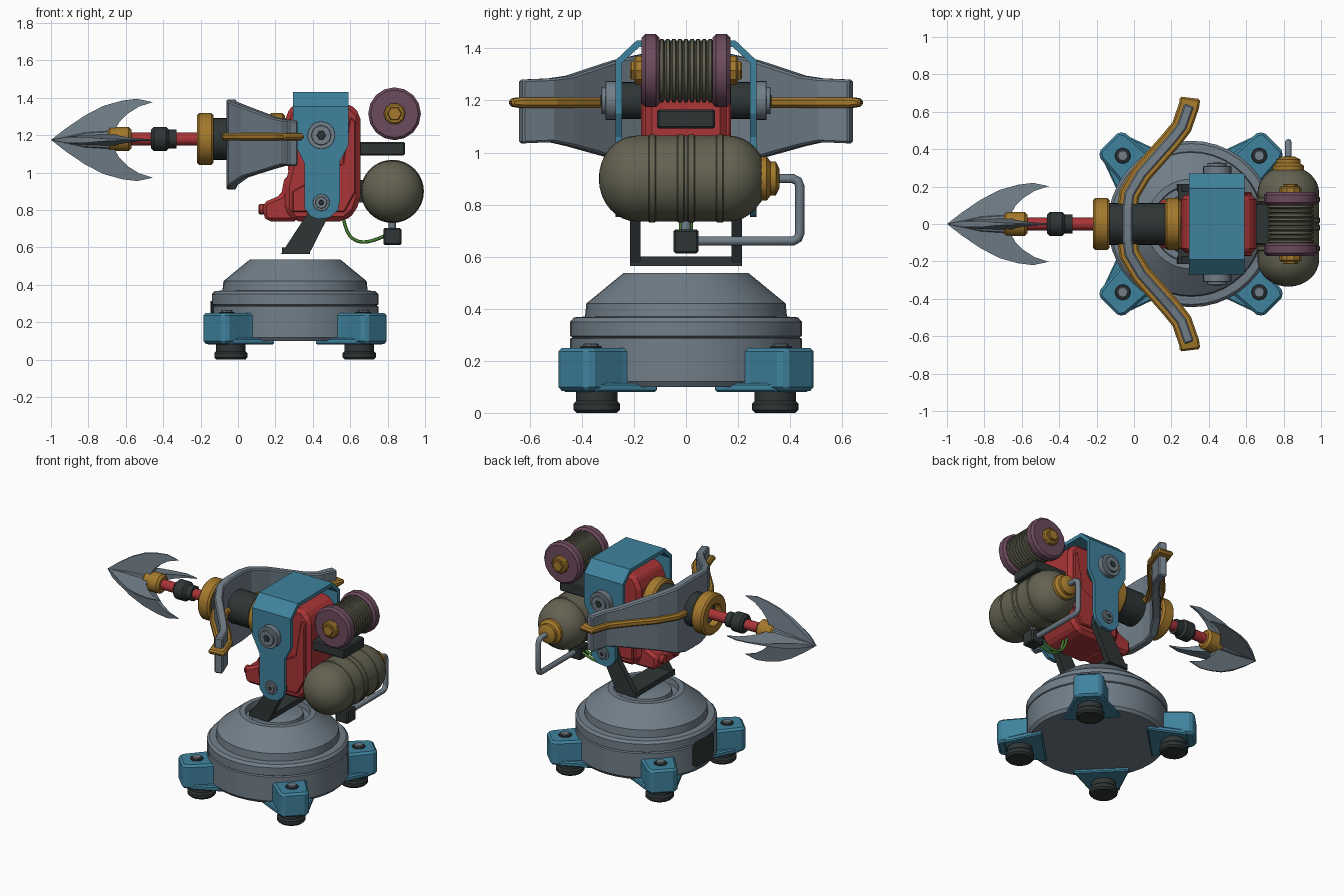
import bpy, bmesh, math
from mathutils import Vector, Matrix

if "Cube" in bpy.data.objects:
    bpy.data.objects.remove(bpy.data.objects["Cube"])

def mat(name, c):
    m = bpy.data.materials.new(name)
    m.diffuse_color = (*c, 1)
    m.use_nodes = True
    m.node_tree.nodes["Principled BSDF"].inputs["Base Color"].default_value = m.diffuse_color
    return m

GRAY = mat("steel gray", (.165, .21, .25))
BLUE = mat("blue paint", (.05, .225, .34))
RED = mat("red paint", (.40, .035, .038))
GOLD = mat("brass", (.37, .19, .025))
DARK = mat("dark rubber", (.028, .036, .036))
OLIVE = mat("olive", (.125, .122, .082))
PURPLE = mat("plum", (.15, .07, .11))
GREEN = mat("green cable", (.06, .2, .03))

AX = {'x': lambda u, v, t: (t, u, v), 'y': lambda u, v, t: (u, t, v), 'z': lambda u, v, t: (u, v, t)}

def finish(bm, name, m, bevel=0, smooth=True):
    bmesh.ops.remove_doubles(bm, verts=bm.verts, dist=1e-5)
    bmesh.ops.recalc_face_normals(bm, faces=bm.faces)
    me = bpy.data.meshes.new(name)
    bm.to_mesh(me)
    bm.free()
    o = bpy.data.objects.new(name, me)
    bpy.context.collection.objects.link(o)
    me.materials.append(m)
    if bevel:
        b = o.modifiers.new("bevel", 'BEVEL')
        b.width, b.segments, b.limit_method = bevel, 1, 'ANGLE'
    elif smooth:
        bpy.ops.object.select_all(action='DESELECT')
        o.select_set(True)
        bpy.context.view_layer.objects.active = o
        bpy.ops.object.shade_smooth_by_angle(angle=math.radians(30))
    return o

def prism(name, pts, m, axis, a, b, bevel=0):
    bm = bmesh.new()
    lo = [bm.verts.new(AX[axis](u, v, a)) for u, v in pts]
    hi = [bm.verts.new(AX[axis](u, v, b)) for u, v in pts]
    bm.faces.new(lo)
    bm.faces.new(hi)
    for i in range(len(pts)):
        j = (i + 1) % len(pts)
        bm.faces.new((lo[i], lo[j], hi[j], hi[i]))
    return finish(bm, name, m, bevel, False)

def box(name, m, x0, x1, y0, y1, z0, z1, bevel=0):
    return prism(name, [(x0, y0), (x1, y0), (x1, y1), (x0, y1)], m, 'z', z0, z1, bevel)

def lathe(name, prof, m, loc=(0, 0, 0), axis='z', seg=32):
    """Revolve (radius, height) points around an axis through loc."""
    bm = bmesh.new()
    rings = []
    for r, h in prof:
        rings.append([bm.verts.new(Vector(AX[axis](r * math.cos(k * math.tau / seg),
                      r * math.sin(k * math.tau / seg), h)) + Vector(loc)) for k in range(seg)])
    for p, q in zip(rings, rings[1:]):
        for k in range(seg):
            n = (k + 1) % seg
            bm.faces.new((p[k], p[n], q[n], q[k]))
    return finish(bm, name, m)

def disc(name, m, r, a, b, loc, axis, seg=24, c=.01):
    """Cylinder with chamfered rims."""
    return lathe(name, [(0, a), (r - c, a), (r, a + c), (r, b - c), (r - c, b), (0, b)], m, loc, axis, seg)

def ring(name, m, ri, ro, a, b, loc, axis, seg=28, c=.012):
    return lathe(name, [(ri, a), (ro - c, a), (ro, a + c), (ro, b - c), (ro - c, b), (ri, b), (ri, a)],
                 m, loc, axis, seg)

def tube(name, pts, r, m, smooth=False):
    cu = bpy.data.curves.new(name, 'CURVE')
    cu.dimensions, cu.bevel_depth, cu.bevel_resolution, cu.use_fill_caps = '3D', r, 2, True
    s = cu.splines.new('NURBS' if smooth else 'POLY')
    s.points.add(len(pts) - 1)
    for p, c in zip(s.points, pts):
        p.co = (*c, 1)
    if smooth:
        s.use_endpoint_u, s.order_u = True, 3
    o = bpy.data.objects.new(name, cu)
    bpy.context.collection.objects.link(o)
    cu.materials.append(m)
    bpy.ops.object.select_all(action='DESELECT')
    o.select_set(True)
    bpy.context.view_layer.objects.active = o
    bpy.ops.object.convert(target='MESH')

def ribbon(name, rows, hw, m, bevel):
    """Sweep a box section along rows of (x, y, z low, z high)."""
    bm = bmesh.new()
    secs = []
    for i, (x, y, lo, hi) in enumerate(rows):
        a, b = rows[max(i - 1, 0)], rows[min(i + 1, len(rows) - 1)]
        n = Vector((a[1] - b[1], b[0] - a[0])).normalized() * hw
        secs.append([bm.verts.new(c) for c in ((x - n.x, y - n.y, lo), (x + n.x, y + n.y, lo),
                                               (x + n.x, y + n.y, hi), (x - n.x, y - n.y, hi))])
    for p, q in zip(secs, secs[1:]):
        for k in range(4):
            n = (k + 1) % 4
            bm.faces.new((p[k], p[n], q[n], q[k]))
    bm.faces.new(secs[0])
    bm.faces.new(secs[-1])
    return finish(bm, name, m, bevel)

CX = .305   # centre of the base
# Turntable base
lathe("base", [(0, .1), (.43, .1), (.445, .12), (.445, .285), (.435, .29), (.445, .295), (.445, .35), (.43, .367),
               (.388, .37), (.383, .42), (.255, .525), (.24, .537), (.205, .537), (.2, .5), (.165, .5),
               (.16, .53), (.15, .535), (0, .535)], GRAY, (CX, 0, 0), seg=40)
# Dark curved access panel facing the harpoon side
bm = bmesh.new()
prev = None
for k in range(9):
    t = math.pi + (k - 4) * .068
    cut = .03 if k in (0, 8) else 0
    cur = [bm.verts.new((CX + .451 * math.cos(t), .451 * math.sin(t), z)) for z in (.135 + cut, .315 - cut)]
    if prev:
        bm.faces.new((prev[0], cur[0], cur[1], prev[1]))
    prev = cur
finish(bm, "base_panel", DARK)

# Four feet on the diagonals
for i in range(4):
    ang = math.radians(45 + 90 * i)
    parts = [
        prism("foot", [(.40, -.115), (.45, -.105), (.59, -.095), (.622, -.075), (.622, .075), (.59, .095),
                       (.45, .105), (.40, .115)], BLUE, 'z', .085, .25, .014),
        prism("foot_flange", [(.33, -.18), (.58, -.09), (.58, .09), (.33, .18)], BLUE, 'z', .08, .115, .008),
        lathe("foot_pad", [(0, 0), (.078, 0), (.09, .012), (.09, .035), (.08, .045), (.08, .09), (0, .09)],
              DARK, (.485, 0, 0), seg=20),
        disc("foot_bolt_washer", DARK, .042, .24, .256, (.516, 0, 0), 'z', 16, .004),
        disc("foot_bolt", GRAY, .03, .24, .266, (.516, 0, 0), 'z', 8, .004)]
    for o in parts:
        o.matrix_world = Matrix.Translation((CX, 0, 0)) @ Matrix.Rotation(ang, 4, 'Z')

# Dark yoke
box("yoke_bottom", DARK, .235, .385, -.215, .215, .565, .6)
for s in (-1, 1):
    prism("yoke_arm", [(.23, .565), (.38, .565), (.5, .8), (.49, .87), (.445, .89), (.4, .87), (.37, .78)],
          DARK, 'y', s * .175, s * .215)

# Blue frame: folded top and two side plates
outer = [(-.27, 1.3), (-.27, 1.355), (-.19, 1.43), (.19, 1.43), (.27, 1.355), (.27, 1.3)]
inner = [(.245, 1.3), (.245, 1.345), (.18, 1.405), (-.18, 1.405), (-.245, 1.345), (-.245, 1.3)]
prism("frame_top", outer + inner, BLUE, 'x', .295, .592)
for s in (-1, 1):
    prism("frame_side", [(.295, 1.3), (.295, 1.17), (.355, 1.05), (.355, .81), (.39, .765), (.43, .752), (.49, .76),
                         (.535, .8), (.545, .85), (.545, 1.06), (.592, 1.15), (.592, 1.3)], BLUE, 'y', s * .245, s * .27)
    # Pivot bolts
    for z, r, e in ((1.2, .075, .325), (.84, .045, .29)):
        for nm, m, rr, a, b, n in (("pivot_spacer", DARK, r * .95, .14, .25, 24), ("pivot_cap", GRAY, r, .262, e - .015, 24),
                                   ("pivot_nut", GRAY, r * .7, e - .02, e, 20), ("pivot_socket", DARK, r * .33, e - .01, e + .003, 6)):
            disc(nm, m, rr, min(s * a, s * b), max(s * a, s * b), (.445, 0, z), 'y', n, .002)

# Red body with chamfered edges and a lower nose
prism("body", [(.27, 1.33), (.30, 1.37), (.60, 1.37), (.655, 1.31), (.655, .87), (.63, .79), (.57, .74), (.30, .74),
               (.25, .80), (.25, .93), (.275, 1.03), (.25, 1.1), (.25, 1.28)], RED, 'y', -.155, .155, .025)
prism("body_nose", [(.155, .74), (.32, .74), (.32, 1.0), (.25, .98), (.23, .88), (.135, .84), (.135, .77)],
      RED, 'y', -.13, .13, .018)
for y in (-.07, .07):
    disc("nose_knob", RED, .028, .11, .16, (0, y, .805), 'x', 12, .006)
for s in (-1, 1):
    prism("body_side_panel", [(.60, 1.3), (.63, 1.27), (.63, .9), (.57, .79), (.29, .79), (.29, .9), (.56, 1.05)],
          RED, 'y', s * .15, s * .172, .006)

# Bow plate, and the brass rail around it
Z = 1.18
half = [(-.035, 0, .91, 1.392), (-.035, .08, .912, 1.39), (-.025, .16, .93, 1.38), (.04, .27, .975, 1.355),
        (.12, .36, 1.0, 1.325), (.2, .45, 1.025, 1.295), (.255, .52, 1.04, 1.285), (.295, .635, 1.035, 1.28)]
full = [(x, -y, a, b) for x, y, a, b in half[:0:-1]] + half
ribbon("bow_plate", full, .027, GRAY, .008)
rail = [(x, y, 1.172, 1.212) for x, y, a, b in full]
rail = [(.30, -.675, 1.178, 1.206)] + rail + [(.30, .675, 1.178, 1.206)]
ribbon("bow_rail", rail, .055, GOLD, .01)

# Barrel, its rings and the harpoon shaft
ring("barrel", DARK, .07, .112, -.17, .28, (0, 0, Z), 'x')
ring("muzzle_ring", GOLD, .075, .138, -.22, -.13, (0, 0, Z), 'x')
ring("rear_ring", GOLD, .09, .138, .165, .25, (0, 0, Z), 'x')
disc("shaft", RED, .034, -.72, .27, (0, 0, Z), 'x', 16, .005)
lathe("shaft_coupler", [(0, -.465), (.05, -.465), (.065, -.45), (.065, -.385), (.05, -.37), (.05, -.33), (0, -.33)],
      DARK, (0, 0, Z), 'x', 16)
disc("head_collar", GOLD, .065, -.70, -.57, (0, 0, Z), 'x', 16, .015)

# Harpoon head: four curved barbs around a pointed core
lathe("harpoon_core", [(0, -1), (.05, -.82), (.06, -.69), (0, -.69)], GRAY, (0, 0, 1.175), 'x', 8)
barb = [(-1, 0), (-.92, .062), (-.82, .13), (-.72, .182), (-.62, .21), (-.54, .22), (-.455, .202),
        (-.53, .178), (-.59, .14), (-.635, .095), (-.66, .05), (-.70, 0)]
for i in range(4):
    o = prism("harpoon_barb", barb, GRAY, 'y', -.04, .04)
    for v in o.data.vertices:
        v.co.y *= max(.08, 1 - v.co.z / .22) * min(1, (v.co.x + 1.002) / .15)
    o.matrix_world = Matrix.Translation((0, 0, 1.175)) @ Matrix.Rotation(i * math.pi / 2, 4, 'X')

# Rope winch
W = (.837, 0, 1.315)
coils = [(0, -.11)]
for k in range(9):
    y = -.105 + k * .0233
    coils += [(.108, y), (.122, y + .006), (.122, y + .0175)]
lathe("rope_coil", coils + [(.108, .105), (0, .11)], OLIVE, W, 'y', 28)
for s in (-1, 1):
    a, b = sorted((s * .102, s * .17))
    disc("spool_flange", PURPLE, .141, a, b, W, 'y', 16, .014)
    a, b = sorted((s * .16, s * .2))
    disc("spool_hub", GOLD, .058, a, b, W, 'y', 10, .008)
    a, b = sorted((s * .19, s * .215))
    disc("spool_nut", GOLD, .04, a, b, W, 'y', 6, .005)
box("winch_bracket", DARK, .64, .892, -.112, .112, 1.092, 1.165, .008)

# Gas tank with bands
T = (.825, 0, .9)
cap = [(.165 * math.sin(k * math.pi / 16), .145 * math.cos(k * math.pi / 16)) for k in range(9)]
lathe("tank", [(r, -.19 - h) for r, h in cap] + [(r, .165 + h) for r, h in cap[::-1]], OLIVE, T, 'y', 32)
for y in (-.13, -.02, .02, .13):
    ring("tank_band", OLIVE, .15, .169, y - .014, y + .014, T, 'y', 32, .004)
lathe("tank_valve", [(0, .27), (.085, .27), (.085, .31), (.065, .325), (.065, .345), (.035, .36), (0, .36)],
      GOLD, T, 'y', 16)
box("tank_mount", DARK, .6, .72, -.07, .07, .84, .96)
# Pipe, junction box and cables
tube("tank_pipe", [(.825, y, z) for y, z in ((.34, .9), (.41, .9), (.43, .89), (.437, .87), (.437, .69),
                                            (.43, .67), (.41, .66), (.03, .66))], .018, GRAY)
tube("box_stem", [(.825, 0, .76), (.825, 0, .68)], .02, GRAY)
box("junction_box", DARK, .777, .873, -.048, .048, .612, .705, .008)
for y in (-.018, .018):
    tube("cable", [(.56, y, .78), (.575, y, .68), (.64, y, .625), (.73, y, .635), (.8, y, .67)], .009, GREEN, True)
